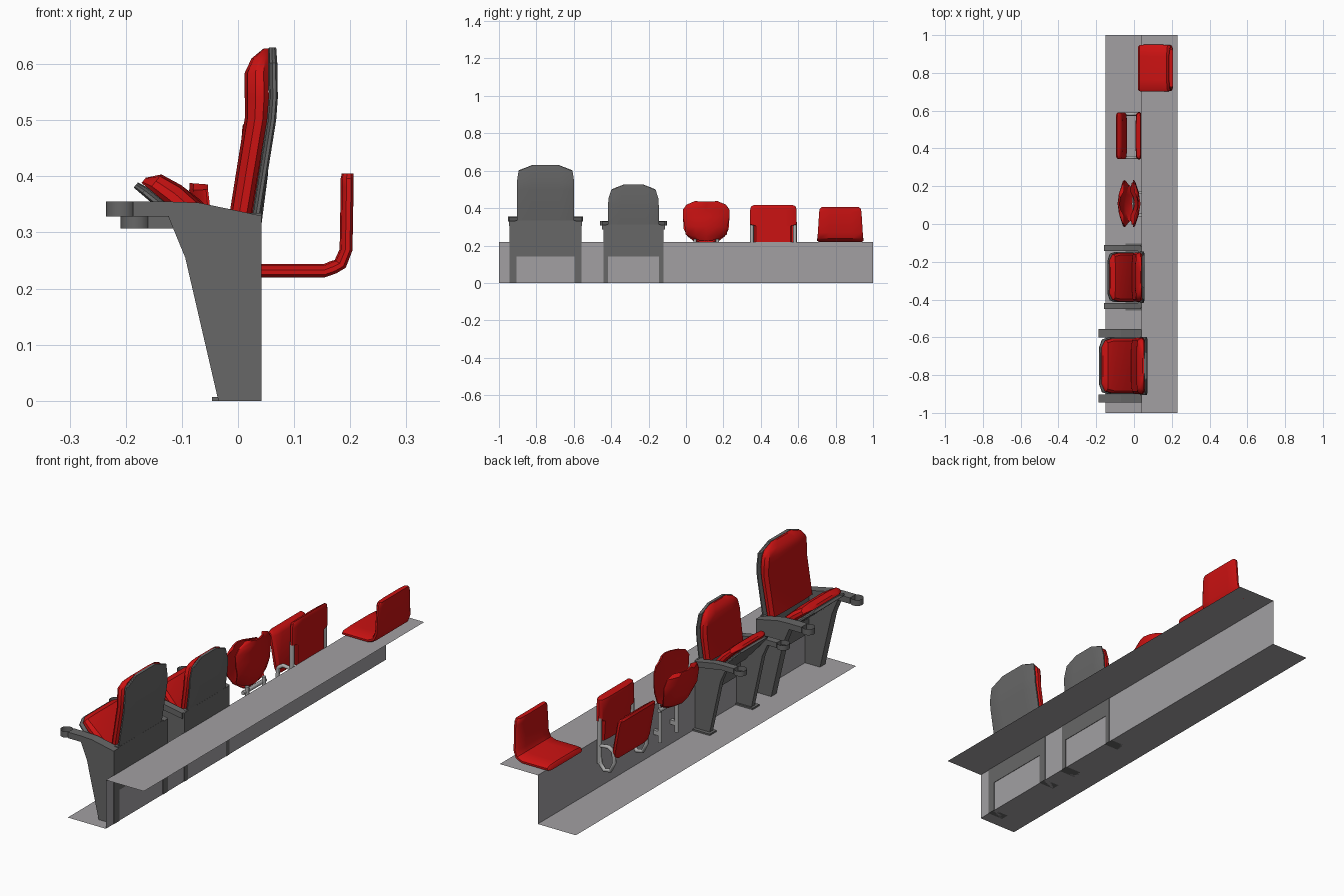
import bpy, bmesh, math
from mathutils import Vector

if "Cube" in bpy.data.objects:
    bpy.data.objects.remove(bpy.data.objects["Cube"])


def material(name, c):
    m = bpy.data.materials.new(name)
    m.diffuse_color = (*c, 1)
    m.use_nodes = True
    m.node_tree.nodes["Principled BSDF"].inputs["Base Color"].default_value = m.diffuse_color
    return m


RED = material("red", (0.60, 0.006, 0.006))
DARK = material("dark grey", (0.135, 0.135, 0.135))
STEP = material("concrete grey", (0.36, 0.35, 0.365))
METAL = material("light metal grey", (0.42, 0.42, 0.42))


def make(name, verts, faces, mat, smooth=True, fix=True):
    me = bpy.data.meshes.new(name)
    me.from_pydata(verts, [], faces)
    if fix:
        bm = bmesh.new()
        bm.from_mesh(me)
        bmesh.ops.recalc_face_normals(bm, faces=bm.faces)
        bm.to_mesh(me)
        bm.free()
    me.materials.append(mat)
    ob = bpy.data.objects.new(name, me)
    bpy.context.collection.objects.link(ob)
    if smooth:
        bpy.ops.object.select_all(action='DESELECT')
        ob.select_set(True)
        bpy.context.view_layer.objects.active = ob
        bpy.ops.object.shade_smooth_by_angle(angle=math.radians(35))
    return ob


# Cross-section of a pad: flat behind, puffed on the sitting side
HALF = [(-1, .2), (-.93, 0), (-.5, 0), (0, 0), (.5, 0), (.93, 0), (1, .2)]
FRONT = [(1, .55), (.91, .88), (.5, 1), (0, 1), (-.5, 1), (-.91, .88), (-1, .55)]
RING = HALF + FRONT


def pad(name, yc, stations, mat, curl=0):
    """Loft along (x, z, half width, thickness) stations, running front to back and up."""
    pts = [Vector((s[0], s[1])) for s in stations]
    verts, faces, n = [], [], len(RING)
    for i, (x, z, w, t) in enumerate(stations):
        d = (pts[min(i + 1, len(pts) - 1)] - pts[max(i - 1, 0)]).normalized()
        for u, v in RING:
            h = v * t + curl * u * u
            verts.append((x - d.y * h, yc + u * w, z + d.x * h))
    for i in range(len(stations) - 1):
        for j in range(n):
            k = (j + 1) % n
            faces.append((i * n + j, i * n + k, (i + 1) * n + k, (i + 1) * n + j))
    for b in (0, (len(stations) - 1) * n):
        for j in range(n // 2 - 1):
            faces.append((b + j, b + j + 1, b + n - 2 - j, b + n - 1 - j))
    return make(name, verts, faces, mat)


def prism(name, profile, y0, y1, mat):
    n = len(profile)
    verts = [(x, y, z) for y in (y0, y1) for x, z in profile]
    faces = [tuple(range(n)), tuple(range(n, 2 * n))]
    faces += [(i, (i + 1) % n, n + (i + 1) % n, n + i) for i in range(n)]
    return make(name, verts, faces, mat, smooth=False)


def box(name, x0, x1, y0, y1, z0, z1, mat):
    return prism(name, [(x0, z0), (x1, z0), (x1, z1), (x0, z1)], y0, y1, mat)


def cup_ring(name, x, y, z0, z1, r, n=16):
    verts = [(x + r * math.cos(a * math.tau / n), y + r * math.sin(a * math.tau / n), z)
             for z in (z0, z1) for a in range(n)]
    faces = [(i, (i + 1) % n, n + (i + 1) % n, n + i) for i in range(n)]
    return make(name, verts, faces, DARK, fix=False)


def tube(name, pts, r, mat, closed=False):
    cu = bpy.data.curves.new(name, 'CURVE')
    cu.dimensions = '3D'
    cu.bevel_depth = r
    cu.bevel_resolution = 2
    cu.use_fill_caps = True
    sp = cu.splines.new('POLY')
    sp.points.add(len(pts) - 1)
    for p, q in zip(sp.points, pts):
        p.co = (*q, 1)
    sp.use_cyclic_u = closed
    cu.materials.append(mat)
    ob = bpy.data.objects.new(name, cu)
    bpy.context.collection.objects.link(ob)
    return ob


# Stepped floor: lower tread, riser, upper tread
edge = [(-.15, 0), (.04, 0), (.04, .22), (.23, .22)]
make("step", [(x, y, z) for x, z in edge for y in (-1, 1)],
     [(2 * i, 2 * i + 2, 2 * i + 3, 2 * i + 1) for i in range(3)], STEP, smooth=False, fix=False)

# Large theatre seat
Y = -.751
pad("large_back_shell", Y, [(.04, .325, .153, .016), (.068, .5, .153, .016), (.071, .54, .153, .016),
                            (.07, .602, .144, .016), (.068, .63, .072, .014)], DARK)
pad("large_back_cushion", Y, [(.022, .325, .148, .038), (.052, .5, .15, .04), (.055, .54, .15, .043),
                              (.054, .585, .145, .042), (.054, .61, .125, .03), (.054, .628, .07, .008)], RED)
pad("large_seat_shell", Y, [(-.186, .38, .10, .012), (-.172, .368, .14, .016), (-.14, .341, .15, .018),
                            (0, .222, .15, .018)], DARK)
pad("large_seat_cushion", Y, [(-.172, .388, .10, .012), (-.158, .377, .135, .034), (-.128, .352, .145, .042),
                              (-.06, .294, .145, .04), (.01, .234, .145, .035)], RED)
box("large_rear_panel", .02, .042, Y - .16, Y + .16, .14, .335, DARK)
for s, side in ((-1, "near"), (1, "far")):
    a, b = sorted((Y + s * .155, Y + s * .193))
    prism("large_leg_" + side, [(-.035, 0), (.042, 0), (.042, .33), (-.125, .33), (-.094, .255)], a, b, DARK)
    c = Y + s * .173
    prism("large_armrest_" + side, [(-.187, .328), (-.115, .328), (.04, .305), (.04, .33), (-.07, .353),
                                    (-.125, .355), (-.187, .355)], c - .022, c + .022, DARK)
    cup_ring("large_cup_holder_" + side, -.208, c, .328, .355, .027)

# Medium theatre seat
Y = -.281
pad("medium_back_shell", Y, [(.04, .30, .136, .014), (.053, .40, .136, .014), (.055, .45, .134, .014),
                             (.055, .50, .118, .014), (.054, .525, .055, .012)], DARK)
pad("medium_back_cushion", Y, [(.024, .30, .13, .035), (.039, .40, .131, .037), (.042, .45, .129, .037),
                               (.041, .49, .117, .033), (.041, .51, .095, .022), (.041, .523, .055, .006)], RED)
pad("medium_seat_shell", Y, [(-.141, .365, .09, .01), (-.131, .352, .123, .014), (-.105, .323, .133, .016),
                             (-.01, .218, .133, .016)], DARK)
pad("medium_seat_cushion", Y, [(-.131, .374, .09, .01), (-.119, .363, .12, .028), (-.094, .334, .128, .036),
                               (-.05, .286, .128, .035), (0, .23, .128, .03)], RED)
box("medium_rear_panel", .02, .042, Y - .145, Y + .145, .14, .312, DARK)
for s, side in ((-1, "near"), (1, "far")):
    a, b = sorted((Y + s * .137, Y + s * .161))
    prism("medium_leg_" + side, [(-.033, 0), (.042, 0), (.042, .31), (-.115, .31), (-.088, .25)], a, b, DARK)
    c = Y + s * .153
    box("medium_foot_" + side, -.046, .04, c - .024, c + .024, 0, .007, DARK)
    prism("medium_armrest_" + side, [(-.16, .307), (-.10, .307), (.036, .285), (.036, .31), (-.06, .328),
                                     (-.11, .33), (-.16, .33)], c - .016, c + .016, DARK)
    cup_ring("medium_cup_holder_" + side, -.182, c, .307, .33, .027)

# Curved plastic folding seat
Y = .108
pad("curved_back", Y, [(.01, .225, .07, .008), (.02, .25, .11, .01), (.033, .30, .115, .012),
                       (.031, .35, .124, .012), (.03, .39, .125, .012), (.033, .415, .105, .011),
                       (.035, .434, .06, .008)], RED, curl=.028)
pad("curved_seat", Y, [(-.086, .388, .065, .008), (-.087, .375, .105, .01), (-.084, .34, .124, .012),
                       (-.077, .28, .12, .012), (-.055, .23, .10, .012), (-.015, .205, .075, .01)], RED, curl=.028)
for s, side in ((-1, "near"), (1, "far")):
    y = Y + s * .06
    tube("curved_seat_post_" + side, [(.012, y, .06), (.012, y, .235)], .009, METAL)
    box("curved_seat_bracket_" + side, .01, .04, y - .008, y + .008, .09, .11, METAL)
tube("curved_seat_hinge_bar", [(.005, Y - .08, .21), (.005, Y + .08, .21)], .009, METAL)

# Flat padded folding seat on a tube frame
Y = .467
pad("flat_back", Y, [(.038, .215, .10, .024), (.038, .305, .10, .03), (.038, .312, .125, .03),
                     (.038, .39, .124, .03), (.038, .408, .12, .027), (.034, .416, .11, .016)], RED)
pad("flat_seat", Y, [(-.089, .348, .11, .014), (-.094, .338, .121, .026), (-.09, .32, .124, .03),
                     (-.066, .19, .124, .03), (-.061, .168, .118, .026), (-.055, .155, .10, .016)], RED)
for s, side in ((-1, "near"), (1, "far")):
    y = Y + s * .115
    tube("flat_seat_post_" + side, [(.024, y, .12), (.024, y, .325)], .0105, METAL)
    tube("flat_seat_side_loop_" + side, [(.024, y, .20), (.02, y, .12), (0, y, .095), (-.03, y, .10),
                                         (-.05, y, .14), (-.045, y, .19), (-.02, y, .205)],
         .009, METAL, closed=True)

# One-piece bench shell on the upper tread
pad("low_shell_seat", .825, [(.02, .222, .112, .016), (.028, .22, .122, .023), (.05, .22, .124, .024),
                             (.155, .22, .124, .024), (.175, .227, .123, .024), (.192, .237, .122, .024),
                             (.204, .268, .12, .023), (.206, .38, .113, .023), (.206, .396, .11, .023),
                             (.206, .405, .10, .021)], RED)
